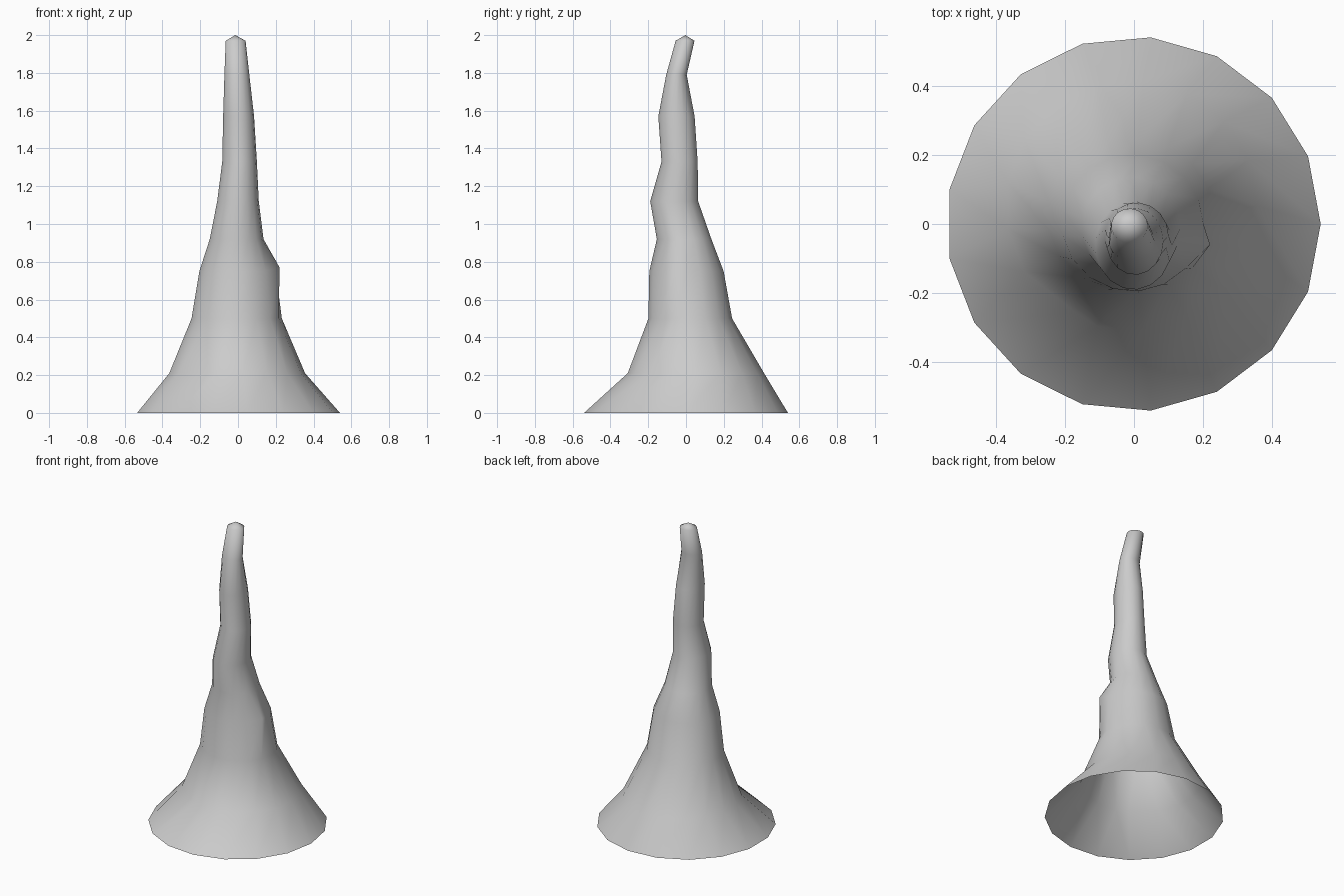
import bpy, bmesh, math

if "Cube" in bpy.data.objects:
    bpy.data.objects.remove(bpy.data.objects["Cube"])

SIDES = 17
# ring profile: z, x min, x max, y min, y max
RINGS = [
    (0.00, -0.543, 0.540, -0.542, 0.542),
    (0.21, -0.37, 0.355, -0.31, 0.415),
    (0.50, -0.25, 0.232, -0.20, 0.245),
    (0.75, -0.208, 0.20, -0.195, 0.20),
    (0.92, -0.152, 0.135, -0.155, 0.135),
    (1.12, -0.112, 0.11, -0.19, 0.065),
    (1.33, -0.085, 0.10, -0.13, 0.062),
    (1.57, -0.08, 0.085, -0.147, 0.046),
    (1.79, -0.073, 0.06, -0.105, 0.004),
    (1.97, -0.066, 0.04, -0.055, 0.045),
]
# irregular points: (ring, side) -> position
BUMPS = {
    (3, 16): (0.22, -0.06, 0.77),
    (1, 11): (-0.17, -0.255, 0.21),
}

# crooked horn: skinned stack of off-centre rings, open at the base
bm = bmesh.new()
loops = []
for r, (z, x0, x1, y0, y1) in enumerate(RINGS):
    loop = []
    for i in range(SIDES):
        a = math.tau * i / SIDES
        co = ((x0 + x1) / 2 + (x1 - x0) / 2 * math.cos(a),
              (y0 + y1) / 2 + (y1 - y0) / 2 * math.sin(a), z)
        loop.append(bm.verts.new(BUMPS.get((r, i), co)))
    loops.append(loop)
for lo, hi in zip(loops, loops[1:]):
    for i in range(SIDES):
        j = (i + 1) % SIDES
        bm.faces.new((lo[i], lo[j], hi[j], hi[i]))

# blunt tip
tip = bm.verts.new((-0.015, -0.003, 2.0))
for i in range(SIDES):
    bm.faces.new((loops[-1][i], loops[-1][(i + 1) % SIDES], tip))

mesh = bpy.data.meshes.new("crooked_horn")
bm.to_mesh(mesh)
bm.free()
for p in mesh.polygons:
    p.use_smooth = True
horn = bpy.data.objects.new("crooked_horn", mesh)
bpy.context.collection.objects.link(horn)
